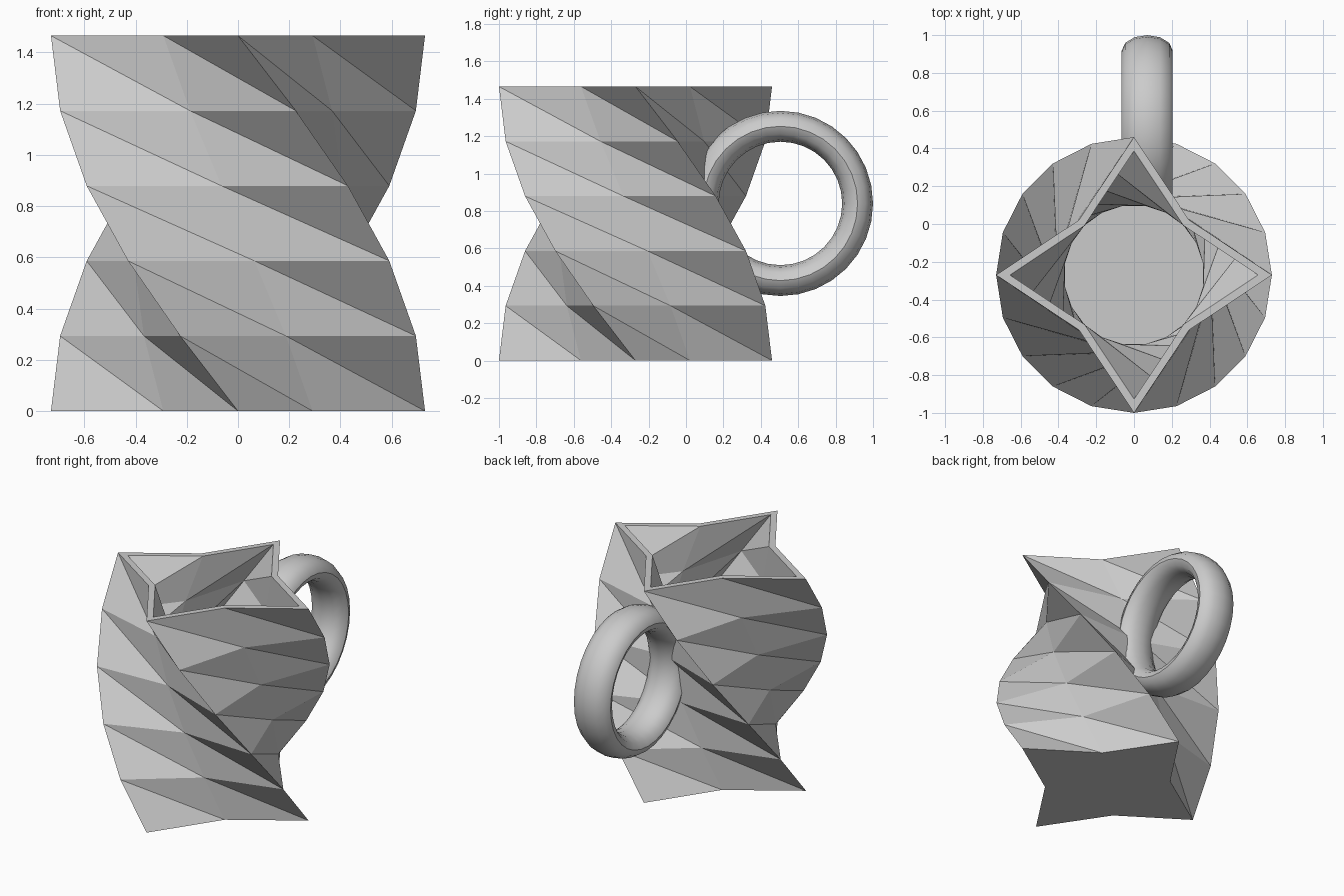
import bpy, bmesh
from math import sin, cos, pi, radians

cube = bpy.data.objects.get("Cube")
if cube:
    bpy.data.objects.remove(cube)

HEIGHT, LEVELS, POINTS = 1.465, 5, 8
TIP, VALLEY = 0.73, 0.412
CENTRE_Y = -0.27
FLOOR = 0.04

clay = bpy.data.materials.new("light_grey")
clay.use_nodes = True
clay.diffuse_color = (0.6, 0.6, 0.6, 1)
clay.node_tree.nodes["Principled BSDF"].inputs["Base Color"].default_value = (0.6, 0.6, 0.6, 1)


def make_object(name, bm):
    bmesh.ops.recalc_face_normals(bm, faces=bm.faces)
    mesh = bpy.data.meshes.new(name)
    bm.to_mesh(mesh)
    bm.free()
    mesh.materials.append(clay)
    obj = bpy.data.objects.new(name, mesh)
    bpy.context.collection.objects.link(obj)
    return obj


def star_ring(bm, scale, level, base):
    """One four-pointed star outline, turned a little further at each level."""
    turn = radians(90) * (1 - level / LEVELS)
    z = max(base, HEIGHT * level / LEVELS)
    ring = []
    for i in range(POINTS):
        r = scale * (VALLEY if i % 2 else TIP)
        a = turn + 2 * pi * i / POINTS
        ring.append(bm.verts.new((r * cos(a), CENTRE_Y + r * sin(a), z)))
    return ring


def twisted_wall(bm, scale, base=0):
    """Stack of star outlines joined by folded triangles, closed at the bottom."""
    rings = [star_ring(bm, scale, k, base) for k in range(LEVELS + 1)]
    for low, high in zip(rings, rings[1:]):
        for i in range(POINTS):
            j = (i + 1) % POINTS
            bm.faces.new((high[i], low[i], low[j]))
            bm.faces.new((high[i], low[j], high[j]))
    bm.faces.new(rings[0])
    return rings[-1]


# Cup: outer wall, inner wall and flat rim
bm = bmesh.new()
outer = twisted_wall(bm, 1)
inner = twisted_wall(bm, 0.9, FLOOR)
for i in range(POINTS):
    j = (i + 1) % POINTS
    bm.faces.new((outer[i], outer[j], inner[j], inner[i]))
make_object("cup_body", bm)

# Handle: ring with an oval section
MAJOR, MINOR = 32, 12
bm = bmesh.new()
rows = []
for i in range(MAJOR):
    a = 2 * pi * i / MAJOR
    row = []
    for j in range(MINOR):
        b = 2 * pi * j / MINOR
        r = 0.4125 + 0.0825 * sin(b)
        row.append(bm.verts.new((0.07 + 0.135 * cos(b), 0.505 + r * cos(a), 0.84 + r * sin(a))))
    rows.append(row)
for i in range(MAJOR):
    a, b = rows[i], rows[(i + 1) % MAJOR]
    for j in range(MINOR):
        k = (j + 1) % MINOR
        bm.faces.new((a[j], a[k], b[k], b[j]))
handle = make_object("handle", bm)

# Trim the handle where it enters the cup wall
bm = bmesh.new()
bm.faces.new(twisted_wall(bm, 0.96))
cutter = make_object("handle_cutter", bm)
cutter.hide_render = True
trim = handle.modifiers.new("trim", "BOOLEAN")
trim.operation, trim.solver, trim.object = "DIFFERENCE", "EXACT", cutter
bpy.ops.object.select_all(action="DESELECT")
bpy.context.view_layer.objects.active = handle
handle.select_set(True)
bpy.ops.object.modifier_apply(modifier=trim.name)
bpy.data.objects.remove(cutter)
bpy.ops.object.shade_smooth_by_angle(angle=radians(35))
